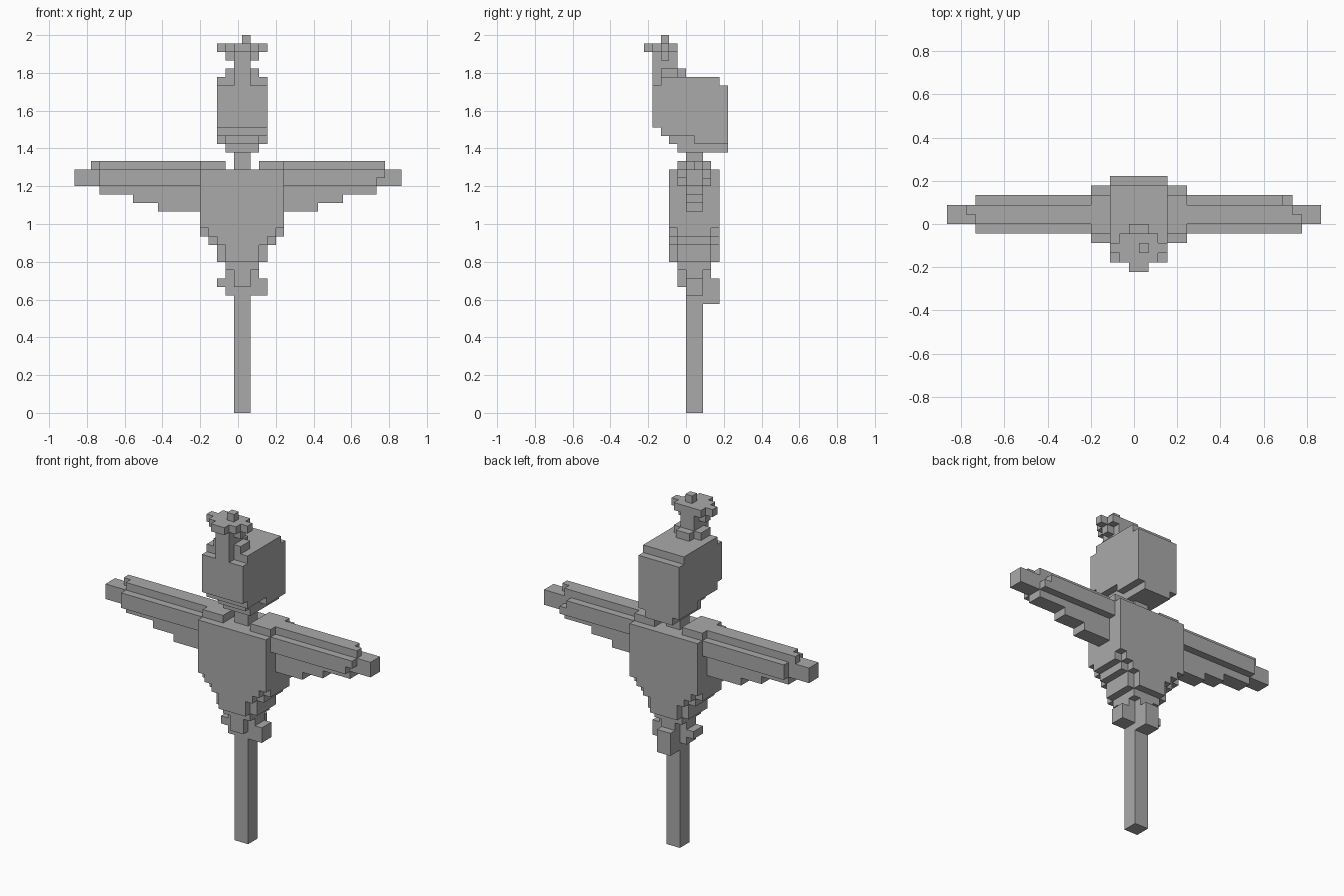
import bpy
import bmesh
from itertools import product
from mathutils import Vector

cube = bpy.data.objects.get("Cube")
if cube:
    bpy.data.objects.remove(cube)

UNIT = 2 / 45          # edge of one block
MID = 20               # block column the body is centred on
SPAN = 39              # blocks from wing tip to wing tip
ORIGIN = Vector((SPAN / 2, 5, 0))

grey = bpy.data.materials.new("plain_grey")
grey.use_nodes = True
grey.diffuse_color = (0.4, 0.4, 0.4, 1)
shader = grey.node_tree.nodes["Principled BSDF"]
shader.inputs["Base Color"].default_value = grey.diffuse_color
shader.inputs["Roughness"].default_value = 0.8


def block(x, y, z):
    """Cells filling three (start, end) ranges."""
    return set(product(range(*x), range(*y), range(*z)))


def slab(half, y, z):
    """Block centred on the body."""
    return block((MID - half, MID + half), y, z)


def both(x, y, z):
    """Block and its mirror image on the other wing."""
    return block(x, y, z) | block((SPAN - x[1], SPAN - x[0]), y, z)


FULL, CORE, MIDDLE = (3, 9), (5, 7), (4, 8)
parts = {}

# Post and neck
parts["pole"] = slab(1, CORE, (0, 18))
parts["neck"] = slab(1, CORE, (29, 31))

# Torso tapering downwards, front and back skins one step narrower
torso = slab(5, FULL, (22, 29))
for half, low, high in ((5, 21, 22), (4, 20, 21), (3, 18, 20)):
    torso |= slab(half, MIDDLE, (low, high))
    torso |= slab(half - 1, FULL, (low, high))
parts["torso"] = torso

# Shoulder pads beside the neck
parts["shoulders"] = (block((15, 18), MIDDLE, (29, 30))
                      | block((22, 25), MIDDLE, (29, 30)))

# Ragged hem under the torso
parts["hem"] = (slab(2, MIDDLE, (17, 18)) | slab(2, CORE, (14, 17))
                | slab(1, (4, 8), (15, 17)) | slab(1, (7, 9), (13, 16))
                | block((17, 18), CORE, (15, 16))
                | block((22, 23), CORE, (14, 16)))

# Outstretched wings: core beam, ledges, top ridge and stepped lower edge
wings = both((0, 15), CORE, (27, 29)) | both((3, 15), MIDDLE, (27, 29))
wings |= both((3, 15), CORE, (29, 30))
wings |= block((2, 3), (6, 7), (29, 30)) | block((36, 37), (5, 6), (29, 30))
wings |= block((36, 37), (4, 5), (28, 29))
wings -= block((35, 36), (7, 8), (28, 29))
for start, level in ((3, 26), (7, 25), (10, 24)):
    wings |= both((start, 15), CORE, (level, level + 1))
parts["wings"] = wings

# Head with a rounded chin
parts["head"] = (slab(3, (1, 10), (34, 39)) | slab(3, (2, 9), (39, 40))
                 | slab(3, (2, 10), (33, 34)) | slab(3, (6, 10), (32, 33))
                 | slab(2, (3, 6), (32, 33)) | slab(2, (4, 10), (31, 32)))

# Crest on the forehead: foot, stem, cross shaped top and tip
parts["crest"] = (slab(1, (1, 4), (39, 44)) | slab(2, (2, 4), (40, 41))
                  | slab(1, (4, 5), (40, 41)) | slab(2, (2, 3), (42, 43))
                  | slab(3, (2, 3), (43, 44)) | slab(2, (1, 4), (43, 44))
                  | slab(1, (0, 1), (43, 44))
                  | block((20, 21), (2, 3), (44, 45)))

solid = set().union(*parts.values())


def build(name, cells):
    """Skin the exposed sides of the cells and merge flat areas."""
    bm = bmesh.new()
    verts = {}
    for cell in cells:
        for axis, side in product(range(3), (0, 1)):
            near = list(cell)
            near[axis] += 2 * side - 1
            if tuple(near) in solid:
                continue
            corners = []
            for a, b in ((0, 0), (1, 0), (1, 1), (0, 1)):
                p = list(cell)
                p[axis] += side
                p[(axis + 1) % 3] += a
                p[(axis + 2) % 3] += b
                p = tuple(p)
                if p not in verts:
                    verts[p] = bm.verts.new((Vector(p) - ORIGIN) * UNIT)
                corners.append(verts[p])
            bm.faces.new(corners if side else corners[::-1])
    bmesh.ops.dissolve_limit(bm, angle_limit=0.01, verts=bm.verts[:],
                             edges=bm.edges[:])
    mesh = bpy.data.meshes.new(name)
    bm.to_mesh(mesh)
    bm.free()
    mesh.materials.append(grey)
    bpy.context.collection.objects.link(bpy.data.objects.new(name, mesh))


taken = set()
for name, cells in parts.items():
    build(name, cells - taken)
    taken |= cells
